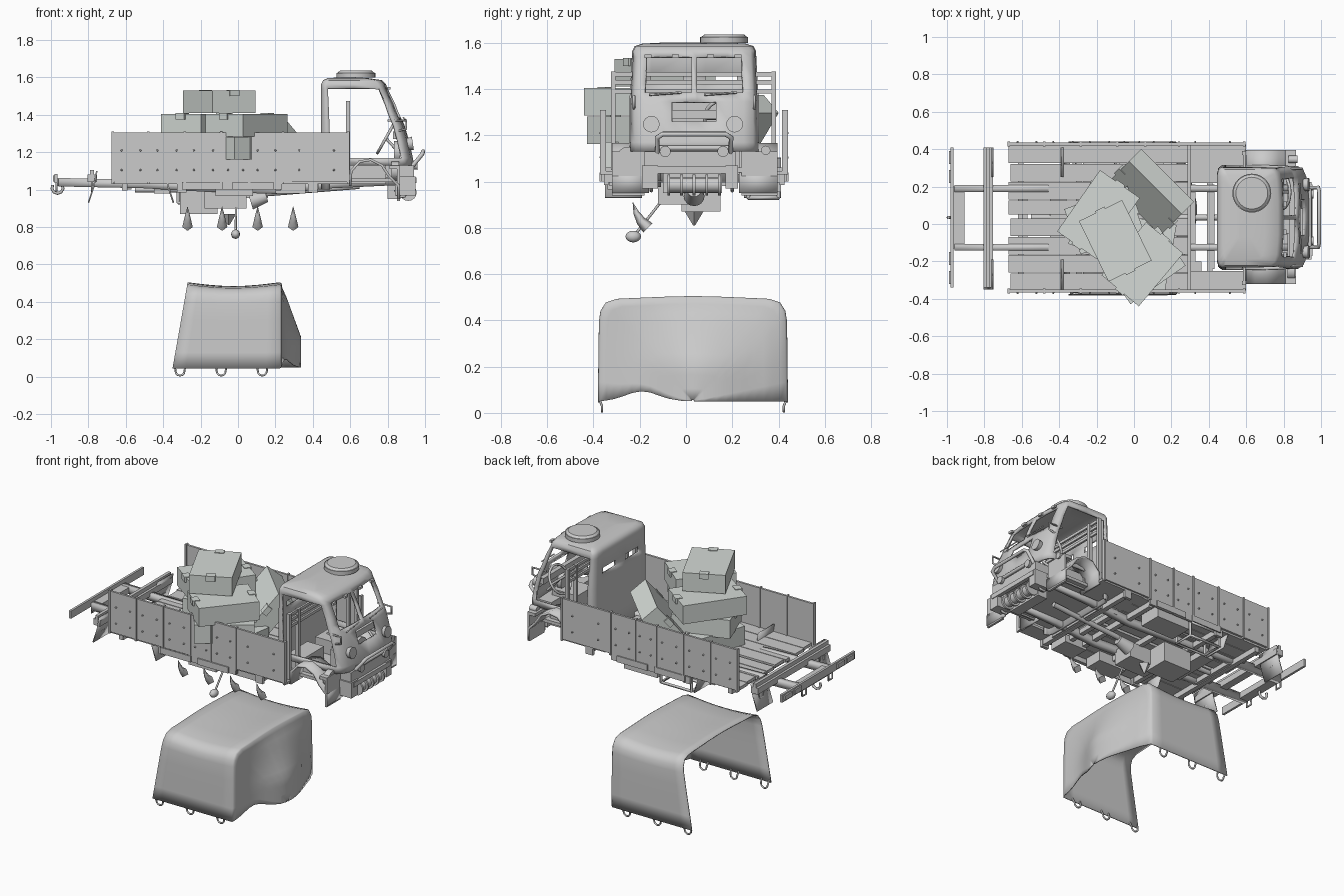
import bpy, bmesh, math
from mathutils import Vector, Matrix

if "Cube" in bpy.data.objects:
    bpy.data.objects.remove(bpy.data.objects["Cube"])

YC = 0.035  # truck centre line

def finish(name, bm, smooth=None, thick=0, offset=0, mat=None):
    bmesh.ops.recalc_face_normals(bm, faces=bm.faces)
    me = bpy.data.meshes.new(name)
    bm.to_mesh(me); bm.free()
    ob = bpy.data.objects.new(name, me)
    bpy.context.collection.objects.link(ob)
    if thick:
        m = ob.modifiers.new("thickness", 'SOLIDIFY'); m.thickness = thick; m.offset = offset
    if mat: me.materials.append(mat)
    if smooth:
        bpy.ops.object.select_all(action='DESELECT')
        ob.select_set(True); bpy.context.view_layer.objects.active = ob
        bpy.ops.object.shade_smooth_by_angle(angle=math.radians(smooth))
    return ob

def boxes(name, items, rot=None, at=(0, 0, 0), mat=None):
    """items: (x0,x1,y0,y1,z0,z1) extents joined in one object"""
    bm = bmesh.new()
    for x0, x1, y0, y1, z0, z1 in items:
        M = Matrix.Translation(((x0+x1)/2, (y0+y1)/2, (z0+z1)/2)) @ Matrix.Diagonal((x1-x0, y1-y0, z1-z0, 1))
        bmesh.ops.create_cube(bm, size=1, matrix=M)
    M = Matrix.Translation(at) @ (rot or Matrix())
    bm.transform(M)
    return finish(name, bm, mat=mat)

def cyls(name, items, seg=16):
    """items: (centre, axis, radius1, radius2, length)"""
    bm = bmesh.new()
    for c, ax, r1, r2, h in items:
        q = Vector((0, 0, 1)).rotation_difference(Vector(ax)).to_matrix().to_4x4()
        bmesh.ops.create_cone(bm, cap_ends=True, segments=seg, radius1=r1, radius2=r2, depth=h, matrix=Matrix.Translation(c) @ q)
    return finish(name, bm, smooth=35)

def tubes(name, paths, r, cyclic=False, radii=None, res=2):
    cu = bpy.data.curves.new(name, 'CURVE')
    cu.dimensions = '3D'; cu.bevel_depth = r; cu.bevel_resolution = res; cu.use_fill_caps = True
    for p in paths:
        s = cu.splines.new('POLY'); s.points.add(len(p)-1); s.use_cyclic_u = cyclic
        for i, co in enumerate(p):
            s.points[i].co = (*co, 1)
            if radii: s.points[i].radius = radii[i]
    ob = bpy.data.objects.new(name, cu)
    bpy.context.collection.objects.link(ob)
    return ob

def strip(name, pts, spans, thick):
    """xz profile swept across each y span"""
    bm = bmesh.new()
    for y0, y1 in spans:
        rows = [[bm.verts.new((x, y, z)) for x, z in pts] for y in (y0, y1)]
        for i in range(len(pts)-1):
            bm.faces.new((rows[0][i], rows[0][i+1], rows[1][i+1], rows[1][i]))
    return finish(name, bm, smooth=40, thick=thick)

# --- canvas cover lying below the truck
arch = [(-.408, .045), (-.407, .13), (-.406, .22), (-.405, .31), (-.403, .40), (-.397, .44), (-.375, .475), (-.33, .49)]
arch = arch + [(-.2, .496), (-.1, .5), (0, .502)]
arch = arch + [(-y, z) for y, z in arch[-2::-1]]
bm = bmesh.new(); grid = []
for k in range(9):                                   # open end to closed end
    row = []
    for y, z in arch:
        f = (z-.045)/.455; t = k/8
        x0, x1 = -.35+.08*f, .222
        dip = .02*math.sin(math.pi*t)*f**3
        row.append((x0+(x1-x0)*t, y+.03, z-dip))
    grid.append(row)
for k in (.98, .92, .84, .75, .65, .55, .45, .35, .25, .12, .01):  # billowing end flap
    row = []
    for y, z in arch:
        yy, zz = y*k, .05+(z-.045)*k
        low = max(0, 1-(zz-.045)/.15)
        swell = math.exp(-((yy-.03)/(.2 if yy < .03 else .28))**2)*min(1, max(0, (.5-zz)/.29))
        zz += .045*math.exp(-((yy+.22)/.1)**2)*low*min(1, (1-k)*8+.3)
        row.append((.23+.105*swell*min(1, (1-k)*6), yy+.03, zz))
    grid.append(row)
vs = [[bm.verts.new(c) for c in r] for r in grid]
for a, b in zip(vs, vs[1:]):
    for i in range(len(arch)-1):
        bm.faces.new((a[i], a[i+1], b[i+1], b[i]))
finish("canvas_cover", bm, smooth=60, thick=.006)
hooks = []
for x in (-.31, -.09, .13):
    for y, s in ((-.375, 1), (.435, -1)):
        hooks.append([(x-.028, y, .06)]+[(x+.024*math.cos(a), y+s*.012, .03+.024*math.sin(a)) for a in [math.pi*(1+i/6) for i in range(7)]]+[(x+.028, y, .06)])
tubes("cover_hooks", hooks, .0055)

# --- cargo bed floor, bearers and sides
planks = [(-.67 if i % 3 else -.66, .29, -.357+i*.0975, -.264+i*.0975, 1.03, 1.05) for i in range(8) if i != 4]
planks += [(-.67, .29, .05, .125, 1.03, 1.05), (.29, .6, .22, .425, 1.03, 1.045), (.29, .6, -.355, -.25, 1.03, 1.045)]
boxes("bed_planks", planks)
boxes("bed_bearers", [(x, x+.03, -.34, .41, .995, 1.03) for x in (-.62, -.31, -.05, .2, .39)] + [(.285, .305, -.355, .425, 1.03, 1.06)])
cuts = [-.67, -.48, -.285, -.09, .06, .24, .59]
panels, posts, bolts = [], [], []
for y, s in ((-.358, -1), (.428, 1)):
    for i, (a, b) in enumerate(zip(cuts, cuts[1:])):
        panels.append((a+.004, b-.004, y-.007, y+.007, 1.0 if i in (3, 4) else 1.04, 1.305))
        for x in (a+(b-a)*.25, a+(b-a)*.78):
            bolts += [((x, y+s*.01, z), (0, s, 0), .006, .004, .012) for z in (1.105, 1.21)]
    posts += [(x-.006, x+.006, y-.013, y+.013, 1.03, 1.31) for x in cuts]
boxes("bed_side_panels", panels)
boxes("bed_side_posts", posts)
cyls("bed_bolts", bolts, 8)
boxes("headboard_rack", [(.582, .595, -.325, .39, z, z+.018) for z in (1.38, 1.42, 1.455)] +
      [(.577, .6, y, y+.02, 1.05, 1.475) for y in (-.325, -.235, .285, .37)])
boxes("bed_brackets", [(x-.025, x+.025, y-.01, y+.01, .985, 1.03) for x in (-.3, .4) for y in (-.345, .415)])

# --- chassis
for y in (-.125, .19):
    strip("chassis_rail", [(-.96, 1.04), (-.5, 1.03), (-.25, 1.015), (.2, 1.0), (.5, 1.03), (.92, 1.05)], [(y-.018, y+.018)], .045)
boxes("chassis_crossmembers", [(-.965, -.905, -.13, .2, 1.02, 1.06), (-.6, -.57, -.12, .19, 1.0, 1.04),
      (-.45, -.36, -.12, .19, .98, 1.02), (.3, .33, -.24, .21, 1.0, 1.03), (.40, .43, -.24, .21, 1.0, 1.03)])
boxes("rear_light_bar", [(-.98, -.965, -.34, .41, 1.035, 1.085)] + [(-.99, -.98, y, y+.07, 1.045, 1.075) for y in (-.32, -.22, .22, .32)])
boxes("rear_fender_bar", [(-.805, -.755, -.34, .41, 1.04, 1.08), (-.79, -.77, -.34, .41, 1.08, 1.105)])
strip("mud_flap_rear", [(-.755, 1.10), (-.77, 1.02), (-.80, .93)], [(-.35, -.19), (.25, .41)], .008)
strip("mud_flap_front", [(-.39, 1.10), (-.375, 1.02), (-.345, .93)], [(-.35, -.19), (.25, .41)], .008)
tubes("tow_hook", [[(-.96, YC, 1.04)]+[(-.965+.03*math.cos(a), YC, 1.01+.03*math.sin(a)) for a in [math.radians(70-i*40) for i in range(8)]]], .008)
tubes("rear_shackles", [[(x, y-.02, 1.04), (x, y-.02, .99), (x, y+.02, .99), (x, y+.02, 1.04)] for x, y in ((-.97, -.1), (-.97, .17), (-.78, -.28), (-.78, .34))], .006)

# --- underside equipment
boxes("fuel_tank", [(-.31, -.11, -.02, .15, .87, 1.0)])
boxes("tool_box", [(-.18, .045, -.12, .02, .90, 1.0)])
boxes("side_lockers", [(-.08, .16, .26, .41, .955, 1.03), (-.12, .08, -.34, -.22, .965, 1.03), (.2, .36, -.33, -.2, .98, 1.03)])
c = [(-.32, .27), (-.1, .27), (-.1, .40), (-.32, .40)]
tubes("spare_rack", [[(x, y, z) for x, y in c]+[(*c[0], z)] for z in (.93, 1.02)]+[[(x, y, .93), (x, y, 1.03)] for x, y in c], .01, res=0)
boxes("wheel_guards", [(-.3+i*.27, -.08+i*.27, y, y+.008, 1.0, 1.04) for i in (0, 1) for y in (-.374, .434)])
cyls("driveline", [((.4, YC, 1.0), (1, 0, .08), .016, .016, .5), ((.11, YC, .95), (1, 0, .3), .045, .03, .09), ((-.4, YC, 1.0), (1, 0, 0), .015, .015, .3)])
tubes("loose_lever", [[(-.005, -.08, 1.0), (-.01, -.11, .91), (-.013, -.225, .765)]], .006)
bm = bmesh.new()
bmesh.ops.create_uvsphere(bm, u_segments=12, v_segments=8, radius=.028, matrix=Matrix.Translation((-.013, -.228, .762)) @ Matrix.Diagonal((.85, 1.2, .9, 1)))
finish("lever_knob", bm, smooth=60)
tubes("claws", [[(x, -.165, .80), (x, -.195, .83), (x, -.215, .865), (x, -.23, .91)] for x in (-.27, -.085, .105, .295)], .028, radii=[1, .75, .45, .03], res=0)
cyls("drain_cone", [((-.05, .035, .84), (0, 0, 1), .004, .04, .06)], 4)

# --- cab shell: rounded plan rings, faces left out for openings
half = [(0, .05), (0, .19), (.0, .24), (.02, .268), (.06, .28), (.10, .28), (.5, .28), (.88, .275), (.94, .255), (.975, .215), (.99, .15), (1, .095), (1, .012)]
plan = half + [(t, -y) for t, y in half[::-1]]
levels = [(1.0, .90, 1), (1.13, .935, 1), (1.17, .935, 1), (1.26, .915, 1), (1.345, .89, 1), (1.385, .87, .99), (1.42, .855, .985), (1.46, .84, .975), (1.54, .80, .96),
          (1.565, .79, .955), (1.585, .77, .92), (1.596, .70, .8), (1.602, .62, .4)]
bm = bmesh.new(); rings = []
for z, f, w in levels:
    r0 = .445 if w > .93 else .455+(.92-w)*.2
    rings.append([bm.verts.new((r0+t*(f-r0), YC+y*w, z)) for t, y in plan])
n = len(plan)
for k in range(len(levels)-1):
    for i in range(n):
        h = i if i < 13 else 24-i
        if h in (5, 6) and (k < 1 or 2 <= k <= 7): continue      # doors, wheel arches
        if h in (9, 10, 11) and i != 12 and 5 <= k <= 7: continue  # windscreen
        if i in (11, 12, 13) and k == 3: continue                 # engine opening
        if h > 6 and k == 0: continue                             # open below nose
        if h == 0 and k == 6: continue                            # rear slits
        bm.faces.new((rings[k][i], rings[k][(i+1) % n], rings[k+1][(i+1) % n], rings[k+1][i]))
bm.faces.new(rings[-1])
finish("cab_shell", bm, smooth=45, thick=.014, offset=-1)
boxes("cab_floor", [(.45, .86, -.23, .30, 1.04, 1.06), (.5, .62, -.2, .0, 1.06, 1.15), (.5, .62, .08, .28, 1.06, 1.15)])
boxes("dashboard", [(.83, .86, -.21, .28, 1.27, 1.31)])
cyls("roof_hatch", [((.63, .165, 1.612), (0, 0, 1), .104, .104, .025), ((.63, .165, 1.63), (0, 0, 1), .1, .085, .012)], 32)
ax = Vector((-.5, 0, .28)).normalized(); side = Vector((0, 1, 0)); up = ax.cross(side)
ctr = Vector((.79, .17, 1.275))
tubes("steering_wheel", [[ctr+.09*(math.cos(a)*side+math.sin(a)*up) for a in [i*math.tau/24 for i in range(24)]]], .008, cyclic=True)
tubes("steering_column", [[ctr-.09*side, ctr+.09*side], [ctr, (.88, .17, 1.18)]], .008)
tubes("wipers", [[(.895, y, 1.375), (.885, y+d, 1.385)] for y, d in ((-.16, .14), (.08, .14))], .005, res=0)
boxes("visor_clips", [(.80, .815, y, y+.03, 1.535, 1.55) for y in (-.18, -.06, .09, .21)])
tubes("mirror_arms", [[(.84, y, 1.31), (.90, y, 1.325), (.90, y, 1.37), (.80, y, 1.37)] for y in (-.225, .295)], .006)

# --- front end
cyls("headlights", [((.915, y, 1.245), (1, 0, .15), .03, .036, .04) for y in (-.15, .21)] + [((.945, y, 1.13), (1, 0, 0), .02, .024, .03) for y in (-.09, .16)])
cyls("marker_lamps", [((.84, -.25, 1.10), (1, 0, 0), .05, .05, .04), ((.85, .345, 1.135), (1, 0, 0), .02, .02, .05)])
strip("front_fenders", [(.6, 1.02), (.605, 1.1), (.65, 1.15), (.71, 1.16), (.77, 1.13), (.81, 1.07), (.86, 1.02), (.86, .95)], [(-.32, -.16), (.23, .395)], .014)
boxes("wheel_wells", [(.6, .79, y, y+.01, 1.03, 1.13) for y in (-.2, .26)])
boxes("fender_fronts", [(.85, .865, -.32, -.18, .94, 1.13), (.85, .865, .24, .395, .94, 1.13), (.81, .86, -.32, -.18, 1.11, 1.13), (.81, .86, .24, .395, 1.11, 1.13)])
boxes("nose_panel", [(.82, .94, -.18, .215, 1.06, 1.13), (.84, .95, -.19, -.12, .97, 1.07), (.84, .95, .17, .225, .97, 1.07), (.93, .955, -.17, .21, 1.035, 1.065)])
cyls("winch", [((.91, YC, .985), (0, 1, 0), .032, .032, .22)] + [((.91, YC+d, .985), (0, 1, 0), .045, .045, .012) for d in (-.11, -.055, 0, .055, .11)])
boxes("engine", [(.70, .88, -.05, .12, 1.06, 1.17), (.80, .87, -.1, .155, .95, 1.04)])
cyls("radiator_fan", [((.85, YC, 1.2), (1, 0, 0), .06, .06, .03)])
tubes("bull_bar", [[(.87, -.12, 1.05), (.985, -.125, 1.19), (.99, -.10, 1.205), (.99, .17, 1.205), (.985, .195, 1.19), (.87, .19, 1.05)],
      [(.94, -.12, 1.145), (.94, .19, 1.145)]], .011)
tubes("front_tow_loops", [[(.84, y, 1.0), (.86, y, .96), (.89, y, .965), (.91, y, 1.0)] for y in (-.15, .2)], .008)

# --- cargo crates
grey = bpy.data.materials.new("crate_paint"); grey.diffuse_color = (.66, .70, .67, 1)
def crate(name, x, y, z, L, W, H, rz, tilt=0):
    R = Matrix.Rotation(math.radians(rz), 4, 'Z') @ Matrix.Rotation(math.radians(tilt), 4, 'X')
    L, W, H = L/2, W/2, H/2
    parts = [(-L, L, -W, W, -H, H)]
    for s in (-1, 1):   # latches folded over both ends
        parts.append((s*(L-.012)-.022, s*(L-.012)+.022, -.028, .028, H-.03, H+.004))
    boxes(name, parts, R, (x, y, z), grey)
crate("crate_top", -.1, -.09, 1.47, .36, .257, .12, -64)
crate("crate_left", -.19, .05, 1.345, .40, .26, .12, 55)
crate("crate_right", .045, -.215, 1.345, .37, .26, .12, 50)
crate("crate_tilted", .09, .17, 1.24, .40, .25, .12, -45, 50)
crate("crate_poking", .055, -.22, 1.222, .36, .257, .12, 35)
crate("crate_lower", -.16, .02, 1.222, .36, .257, .12, 20)
crate("crate_base_left", -.17, .02, 1.11, .36, .257, .12, 70)
crate("crate_base_right", .07, -.16, 1.11, .36, .257, .12, 80)

for m in bpy.data.materials:
    if m.users and not m.is_grease_pencil:
        m.use_nodes = True
        m.node_tree.nodes["Principled BSDF"].inputs["Base Color"].default_value = m.diffuse_color
